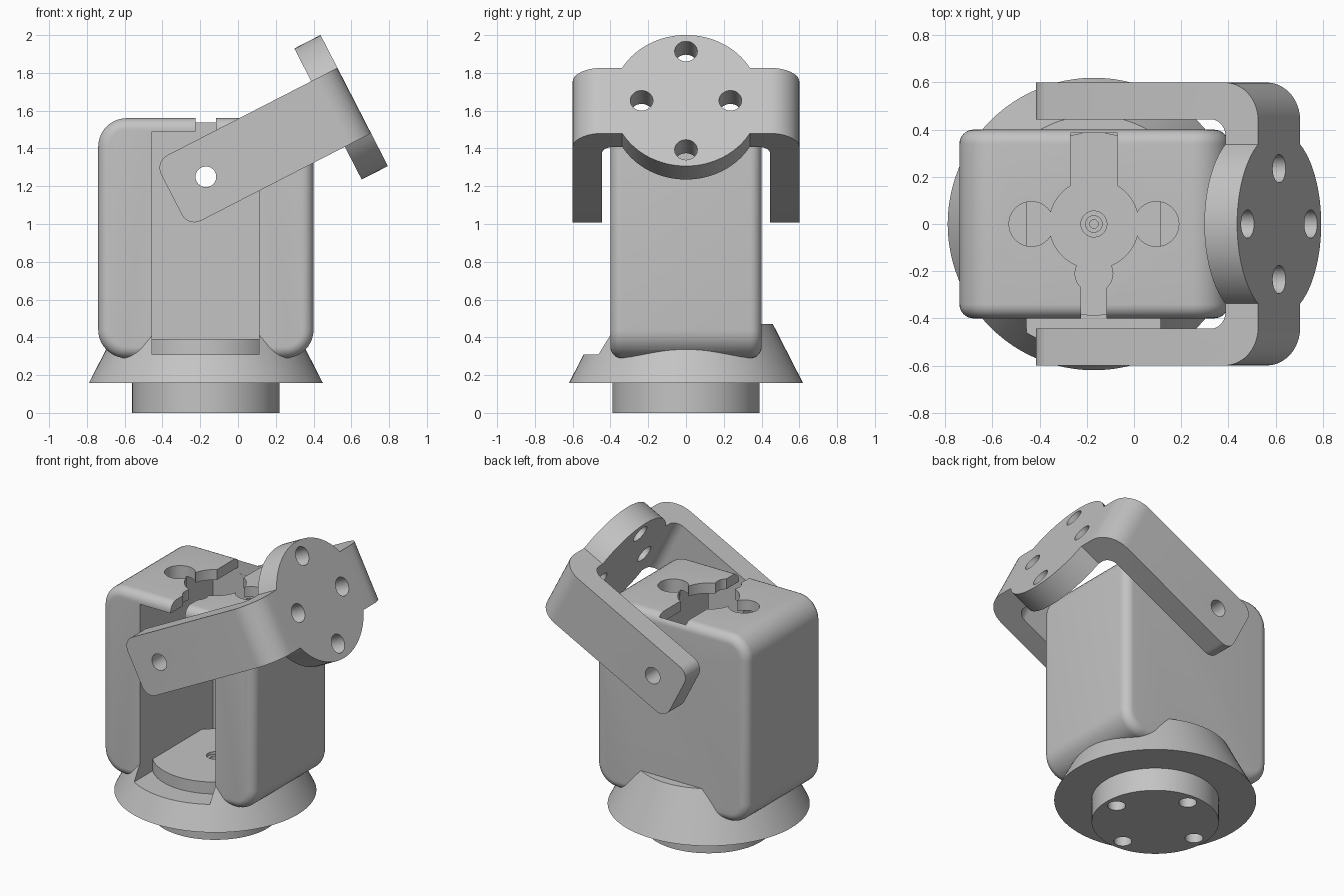
import bpy, bmesh, math
from mathutils import Matrix, Vector

if "Cube" in bpy.data.objects:
    bpy.data.objects.remove(bpy.data.objects["Cube"])

AXIS = -0.17          # x of the turning axis
PIVOT = Vector((AXIS, 0, 1.25))
TILT = math.radians(-27.2)

grey = bpy.data.materials.new("plain_grey")
grey.use_nodes = True
grey.diffuse_color = (0.55, 0.55, 0.55, 1)
grey.node_tree.nodes["Principled BSDF"].inputs["Base Color"].default_value = grey.diffuse_color


def finish(name, bm):
    bmesh.ops.recalc_face_normals(bm, faces=bm.faces)
    mesh = bpy.data.meshes.new(name)
    bm.to_mesh(mesh)
    bm.free()
    mesh.materials.append(grey)
    ob = bpy.data.objects.new(name, mesh)
    bpy.context.collection.objects.link(ob)
    return ob


def cylinder(name, centre, r, depth, axis="Z", segments=64):
    turn = {"X": Matrix.Rotation(math.pi / 2, 4, "Y"),
            "Y": Matrix.Rotation(math.pi / 2, 4, "X"), "Z": Matrix()}[axis]
    bm = bmesh.new()
    bmesh.ops.create_cone(bm, cap_ends=True, segments=segments, radius1=r, radius2=r,
                          depth=depth, matrix=Matrix.Translation(centre) @ turn)
    return finish(name, bm)


def box(name, low, high):
    low, high = Vector(low), Vector(high)
    bm = bmesh.new()
    bmesh.ops.create_cube(bm, size=1, matrix=Matrix.Translation((low + high) / 2)
                          @ Matrix.Diagonal((high - low).to_4d()))
    return finish(name, bm)


def combine(ob, other, operation):
    mod = ob.modifiers.new(operation, "BOOLEAN")
    mod.operation, mod.solver, mod.object = operation, "EXACT", other
    bpy.context.view_layer.objects.active = ob
    bpy.ops.object.modifier_apply(modifier=mod.name)
    bpy.data.objects.remove(other)


def smooth(ob):
    bpy.ops.object.select_all(action="DESELECT")
    ob.select_set(True)
    bpy.context.view_layer.objects.active = ob
    bpy.ops.object.shade_smooth_by_angle(angle=math.radians(25))


def arc(cx, cy, r, start, end, n=10):
    angles = [math.radians(start + (end - start) * i / n) for i in range(n + 1)]
    return [(cx + r * math.cos(a), cy + r * math.sin(a)) for a in angles]


def rounded_rect(half_w, half_h, r):
    pts = []
    for k, (sx, sy) in enumerate([(1, 1), (-1, 1), (-1, -1), (1, -1)]):
        pts += arc(sx * (half_w - r), sy * (half_h - r), r, 90 * k, 90 * k + 90)
    return pts


def loft(bm, rings):
    """Skin closed rings and cap both ends."""
    rows = [[bm.verts.new(p) for p in ring] for ring in rings]
    for a, b in zip(rows, rows[1:]):
        for i in range(len(a)):
            j = (i + 1) % len(a)
            bm.faces.new((a[i], a[j], b[j], b[i]))
    bm.faces.new(rows[0])
    bm.faces.new(rows[-1])


# Housing: block with large rounding at the sides and fine rounding at front and back
half_depth, fillet = 0.40, 0.06
bottom, top = 0.29, 1.56
stations = [(fillet * (1 - c), half_depth - fillet + fillet * s) for c, s in arc(0, 0, 1, 90, 0, 8)]
stations = [(inset, -y) for inset, y in stations] + [(inset, y) for inset, y in reversed(stations)]
bm = bmesh.new()
loft(bm, [[(AXIS + x, y, (bottom + top) / 2 + z)
           for x, z in rounded_rect(0.57 - inset, (top - bottom) / 2 - inset, 0.15 - inset)]
          for inset, y in stations])
housing = finish("housing", bm)

# Conical skirt and round foot, turned from one profile
bm = bmesh.new()
profile = [(0.39, 0), (0.39, 0.157), (0.62, 0.157), (0.46, 0.47)]
loft(bm, [[(AXIS + x, y, z) for x, y in arc(0, 0, r, 0, 360 - 360 / 96, 95)] for r, z in profile])
combine(housing, finish("skirt", bm), "UNION")

# Front pocket
combine(housing, box("pocket", (-0.455, -0.8, 0.31), (0.112, 0.385, 1.49)), "DIFFERENCE")

# Keyhole opening in the top
z_mid, tall = 1.55, 0.2
for x, y, r in [(0, 0, 0.19), (0.265, 0, 0.095), (-0.265, 0, 0.095), (0, -0.21, 0.08)]:
    combine(housing, cylinder("top_hole", (AXIS + x, y, z_mid), r, tall), "DIFFERENCE")
combine(housing, box("front_slot", (AXIS - 0.054, -0.5, 1.45), (AXIS + 0.054, -0.1, 1.7)), "DIFFERENCE")
combine(housing, box("back_slot", (AXIS - 0.1, 0.1, 1.45), (AXIS + 0.1, 0.386, 1.7)), "DIFFERENCE")

# Pivot bore through the back wall and mounting holes under the foot
combine(housing, cylinder("pivot_bore", (AXIS, 0.4, PIVOT.z), 0.055, 0.3, "Y", 32), "DIFFERENCE")
for dx, dy in [(1, 0), (-1, 0), (0, 1), (0, -1)]:
    combine(housing, cylinder("foot_hole", (AXIS + 0.31 * dx, 0.31 * dy, 0), 0.055, 0.4, "Z", 32), "DIFFERENCE")
smooth(housing)

# Round floor plate with a stepped screw hole
floor = cylinder("floor_plate", (AXIS, 0, 0.348), 0.388, 0.084, segments=96)
for r, depth in [(0.055, 0.04), (0.035, 0.08), (0.018, 0.12)]:
    combine(floor, cylinder("screw_hole", (AXIS, 0, 0.39), r, depth, "Z", 32), "DIFFERENCE")
smooth(floor)

# Bracket: bent strap drawn flat around the pivot, then tilted
end, reach, wide, thick, half_strap = -0.205, 0.883, 0.60, 0.156, 0.195
bend, inner = 0.16, 0.07
outer_pts = [(end, wide)] + arc(reach - bend, wide - bend, bend, 90, 0)
inner_pts = arc(reach - thick - inner, wide - thick - inner, inner, 0, 90) + [(end, wide - thick)]
mirror = lambda pts: [(x, -y) for x, y in reversed(pts)]
strap = outer_pts + mirror(outer_pts) + mirror(inner_pts) + inner_pts
bm = bmesh.new()
loft(bm, [[(x, y, z) for x, y in strap] for z in (-half_strap, half_strap)])
corners = [e for e in bm.edges if all(abs(v.co.x - end) < 1e-4 for v in e.verts)
           and 0.1 < abs(e.verts[0].co.y - e.verts[1].co.y) < 0.3]
bmesh.ops.bevel(bm, geom=corners, offset=0.075, offset_type="OFFSET", segments=8, profile=0.5, affect="EDGES")
bracket = finish("bracket", bm)

# Round end plate and its holes
combine(bracket, cylinder("end_plate", (reach - thick / 2, 0, 0), 0.39, thick, "X", 96), "UNION")
for y, z in [(0.235, 0), (-0.235, 0), (0, 0.293), (0, -0.293)]:
    combine(bracket, cylinder("plate_hole", (reach, y, z), 0.06, 0.5, "X", 32), "DIFFERENCE")
combine(bracket, cylinder("arm_hole", (0, 0, 0), 0.055, 2, "Y", 32), "DIFFERENCE")
bracket.data.transform(Matrix.Translation(PIVOT) @ Matrix.Rotation(TILT, 4, "Y"))
smooth(bracket)
